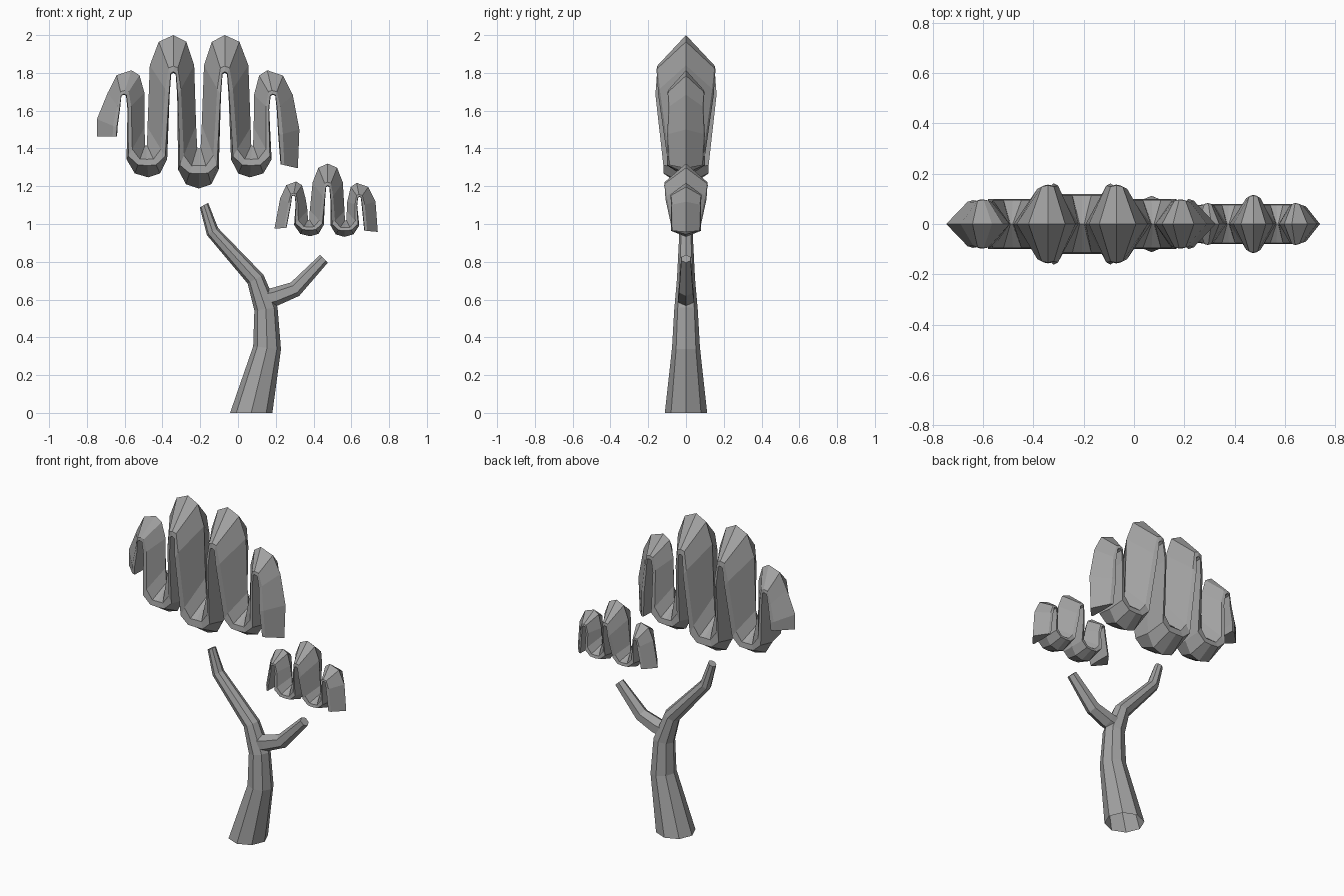
import bpy, bmesh, math
from mathutils import Vector

if "Cube" in bpy.data.objects:
    bpy.data.objects.remove(bpy.data.objects["Cube"])

grey = bpy.data.materials.new("dark_grey")
grey.diffuse_color = (0.36, 0.36, 0.36, 1)
grey.use_nodes = True
grey.node_tree.nodes["Principled BSDF"].inputs["Base Color"].default_value = grey.diffuse_color


def skin(name, rings, open_start=False):
    """Join equal-sized rings of points into a flat-shaded tube."""
    bm = bmesh.new()
    loops = [[bm.verts.new(p) for p in r] for r in rings]
    n = len(loops[0])
    for a, b in zip(loops, loops[1:]):
        for i in range(n):
            j = (i + 1) % n
            bm.faces.new((a[i], a[j], b[j], b[i]))
    start = bm.faces.new(loops[0][::-1])
    bm.faces.new(loops[-1])
    bmesh.ops.recalc_face_normals(bm, faces=bm.faces)
    if open_start:
        bmesh.ops.delete(bm, geom=[start], context='FACES_ONLY')
    mesh = bpy.data.meshes.new(name)
    bm.to_mesh(mesh)
    bm.free()
    mesh.materials.append(grey)
    obj = bpy.data.objects.new(name, mesh)
    bpy.context.collection.objects.link(obj)
    return obj


def limb(name, path, sides):
    """Tapered tube along (x, z, radius, tilt in degrees from vertical)."""
    rings = []
    for x, z, r, tilt in path:
        t = math.radians(tilt)
        ring = []
        for i in range(sides):
            a = 2 * math.pi * i / sides
            u, y = r * math.cos(a), r * math.sin(a)
            ring.append((x + u * math.cos(t), y, z - u * math.sin(t)))
        rings.append(ring)
    return skin(name, rings, open_start=True)


def section(left, right, fl, fr, wl, wr):
    """Six-sided ribbon section with a ridge on each edge."""
    l, r = Vector(left), Vector(right)
    a, b = l.lerp(r, fl), l.lerp(r, fr)
    return [(l.x, 0, l.y), (a.x, wl, a.y), (b.x, wr, b.y),
            (r.x, 0, r.y), (b.x, -wr, b.y), (a.x, -wl, a.y)]


def turn(x, z, s, a, b, d, t, w, shift=0.0, gap=0.02, wide=0):
    """One U bend: s=1 peak, s=-1 trough; wide=-1/1 marks the deeper leg."""
    rings = []
    for i in range(-2, 3):
        k, sg = abs(i), (i > 0) - (i < 0)
        outer = (x + sg * (a if i < 0 else b) * (0, .62, 1)[k],
                 z - s * d * (0, .22, 1)[k])
        inner = (x + shift + sg * gap * (0, .6, 1)[k],
                 z - s * t * (1, 1.04, 1.6)[k])
        if s > 0:
            deep = 1.1 if k == 2 and sg == wide else 1
            rings.append(section(outer, inner, (.82, .8, .78)[k], .97,
                                 w * (.96, .93, .87)[k] * deep,
                                 w * (.98, .96, .92)[k] * deep))
        else:
            rings.append(section(inner, outer, (.42, .5, .68)[k], (.62, .7, .9)[k],
                                 w * .95, w))
    return rings


def end(outer, inner, w):
    return section(outer, inner, .78, .97, w * .93, w)


# Trunk and side branch
limb("trunk", [(.07, 0, .112, 0), (.154, .345, .074, 6), (.148, .55, .062, -8),
               (.093, .708, .048, -28), (-.135, .96, .035, -32),
               (-.18, 1.1, .025, -28)], 8)
limb("side_branch", [(.15, .605, .05, 75), (.195, .615, .049, 72),
                     (.302, .655, .042, 58), (.455, .816, .029, 45)], 6)

# Large wavy crown
rings = [end((-.747, 1.464), (-.64, 1.464), .09),
         end((-.747, 1.555), (-.638, 1.51), .095)]
rings += turn(-.565, 1.814, 1, .125, .07, .12, .13, .1, -.04)
rings += turn(-.475, 1.247, -1, .115, .1, .095, .165, .1, -.012, .008)
rings += turn(-.342, 2.0, 1, .125, .11, .16, .2, .16, wide=1)
rings += turn(-.207, 1.188, -1, .11, .105, .1, .21, .12, 0, .015)
rings += turn(-.07, 2.0, 1, .11, .125, .16, .2, .16, wide=-1)
rings += turn(.063, 1.247, -1, .1, .115, .095, .165, .1, .012, .008)
rings += turn(.155, 1.814, 1, .07, .135, .13, .13, .1, .03)
rings += [end((.325, 1.5), (.213, 1.47), .1),
          end((.317, 1.295), (.225, 1.316), .09)]
skin("large_crown", rings)

# Small wavy crown
rings = [end((.193, .975), (.257, .98), .075)]
rings += turn(.308, 1.225, 1, .085, .05, .09, .075, .085, -.015, .012)
rings += turn(.382, .935, -1, .085, .072, .06, .085, .08, -.008, .006)
rings += turn(.475, 1.32, 1, .08, .08, .1, .12, .118, 0, .014)
rings += turn(.562, .932, -1, .072, .08, .06, .085, .08, .008, .006)
rings += turn(.628, 1.218, 1, .05, .1, .1, .075, .085, .015, .012)
rings += [end((.74, .958), (.668, .965), .075)]
skin("small_crown", rings)
